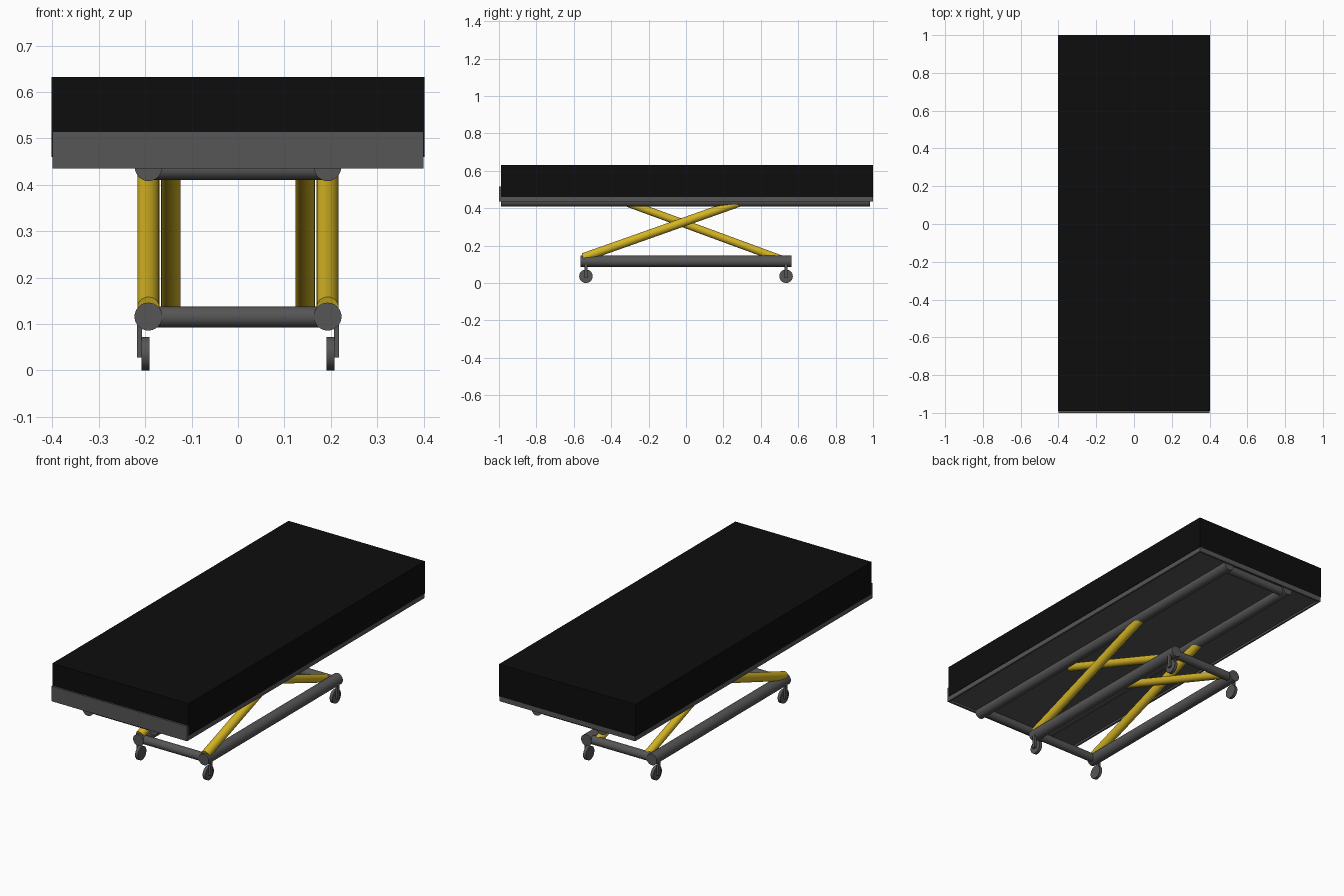
import bpy, math
from mathutils import Vector

if "Cube" in bpy.data.objects:
    bpy.data.objects.remove(bpy.data.objects["Cube"])


def material(name, rgb):
    m = bpy.data.materials.new(name)
    m.diffuse_color = (*rgb, 1)
    m.use_nodes = True
    m.node_tree.nodes["Principled BSDF"].inputs["Base Color"].default_value = m.diffuse_color
    return m


GREY = material("dark grey metal", (0.092, 0.092, 0.092))
YELLOW = material("yellow paint", (0.66, 0.46, 0.018))
BLACK = material("black vinyl", (0.004, 0.004, 0.004))


def box(name, lo, hi, mat):
    lo, hi = Vector(lo), Vector(hi)
    bpy.ops.mesh.primitive_cube_add(size=1, location=(lo + hi) / 2)
    o = bpy.context.object
    o.name = name
    o.scale = hi - lo
    bpy.ops.object.transform_apply(location=False, rotation=False, scale=True)
    o.data.materials.append(mat)
    return o


def tube(name, a, b, r, mat):
    a, b = Vector(a), Vector(b)
    d = b - a
    bpy.ops.mesh.primitive_cylinder_add(vertices=32, radius=r, depth=d.length, location=(a + b) / 2)
    o = bpy.context.object
    o.name = name
    o.rotation_euler = d.to_track_quat('Z', 'Y').to_euler()
    o.data.materials.append(mat)
    bpy.ops.object.shade_smooth_by_angle(angle=math.radians(40))
    return o


# Mattress and the tray it lies in
box("mattress", (-0.402, -0.99, 0.46), (0.402, 1.0, 0.632), BLACK)
box("tray_panel", (-0.395, -0.992, 0.445), (0.395, 0.992, 0.465), GREY)
box("front_board", (-0.4, -1.0, 0.435), (0.4, -0.988, 0.515), GREY)
box("back_rail", (-0.4, 0.99, 0.435), (0.4, 1.0, 0.4605), GREY)

for s, side in ((-1, "left"), (1, "right")):
    x0, x1 = sorted((s * 0.39, s * 0.4))
    box(side + "_tray_rail", (x0, -0.99, 0.435), (x1, 0.99, 0.4605), GREY)
    # Long tubes of the upper and lower frames
    x = s * 0.193
    tube(side + "_upper_tube", (x, -0.99, 0.437), (x, 0.985, 0.437), 0.029, GREY)
    tube(side + "_lower_tube", (x, -0.565, 0.116), (x, 0.565, 0.116), 0.03, GREY)
    # Scissor lift bars
    tube(side + "_outer_lift_bar", (x, -0.55, 0.136), (x, 0.29, 0.433), 0.0235, YELLOW)
    xi = s * 0.145
    tube(side + "_inner_lift_bar", (xi, 0.54, 0.115), (xi, -0.33, 0.435), 0.021, YELLOW)
    # Castors: fork plate, axle and wheel
    for e, end in ((-1, "front"), (1, "back")):
        y = e * 0.535
        n = f"{end}_{side}_"
        x0, x1 = sorted((s * 0.207, s * 0.218))
        box(n + "fork", (x0, y - 0.009, 0.028), (x1, y + 0.009, 0.12), GREY)
        tube(n + "wheel", (s * 0.191, y, 0.036), (s * 0.2075, y, 0.036), 0.036, GREY)

# Cross tubes
for e, end in ((-1, "front"), (1, "back")):
    tube(end + "_lower_cross_tube", (-0.193, e * 0.54, 0.115), (0.193, e * 0.54, 0.115), 0.0225, GREY)
    tube(end + "_upper_cross_tube", (-0.193, e * 0.955, 0.433), (0.193, e * 0.955, 0.433), 0.0225, GREY)
